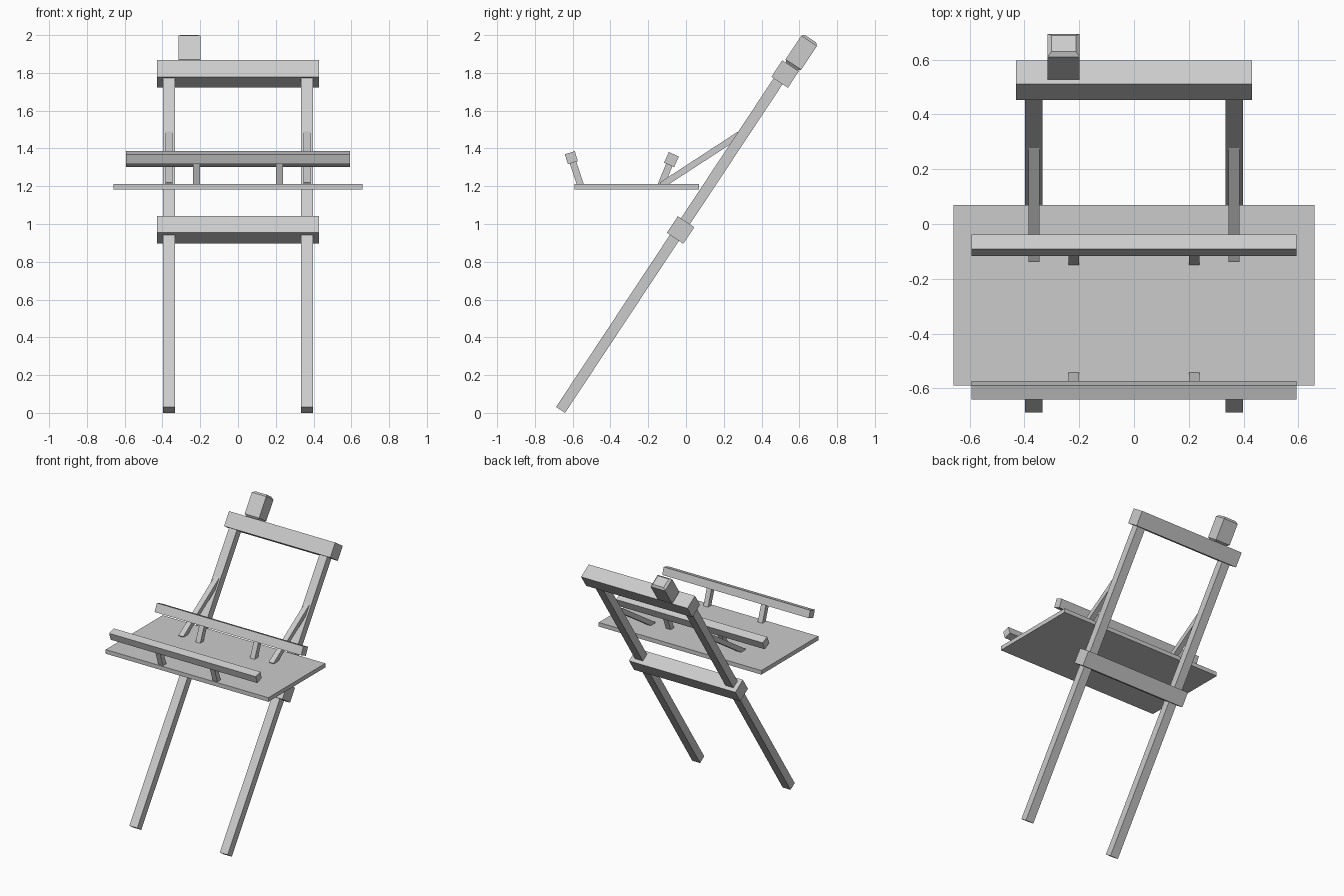
import bpy, bmesh
from math import radians, sin, cos, atan2, hypot, degrees
from mathutils import Matrix, Vector

if "Cube" in bpy.data.objects:
    bpy.data.objects.remove(bpy.data.objects["Cube"])

LEAN = 33.5                      # backward lean of the main frame
BASE = Vector((0, -0.664, 0.016))  # centre of the leg ends


def box(name, center, size, tilt=0, chamfer=0):
    """Box tilted about x; a positive tilt leans its top towards +y."""
    bm = bmesh.new()
    bmesh.ops.create_cube(bm, size=1, matrix=Matrix.Diagonal((*size, 1)))
    if chamfer:
        rims = [e for e in bm.edges if abs(e.verts[0].co.z - e.verts[1].co.z) < 1e-5]
        bmesh.ops.bevel(bm, geom=rims, offset=chamfer, segments=1,
                        profile=0.5, affect='EDGES')
    bmesh.ops.recalc_face_normals(bm, faces=bm.faces)
    me = bpy.data.meshes.new(name)
    bm.to_mesh(me)
    bm.free()
    ob = bpy.data.objects.new(name, me)
    ob.location = center
    ob.rotation_euler.x = -radians(tilt)
    bpy.context.collection.objects.link(ob)
    return ob


def on_frame(x, along, across=0):
    """Point on the leaning frame: distance along the legs, and behind them."""
    t = radians(LEAN)
    return BASE + Vector((x, along * sin(t) + across * cos(t),
                          along * cos(t) - across * sin(t)))


def strut(name, x, start, end, width, depth):
    """Square bar between two (y, z) points."""
    dy, dz = end[0] - start[0], end[1] - start[1]
    mid = (x, (start[0] + end[0]) / 2, (start[1] + end[1]) / 2)
    return box(name, mid, (width, depth, hypot(dy, dz)), degrees(atan2(dy, dz)))


# Leaning frame: cross bars and the chamfered block on top
box("upper_crossbar", on_frame(0, 2.139, 0.010), (0.86, 0.105, 0.105), LEAN)
box("lower_crossbar", on_frame(0, 1.145, 0.004), (0.86, 0.105, 0.105), LEAN)
box("top_block", on_frame(-0.257, 2.28, 0.019), (0.117, 0.099, 0.178), LEAN, 0.014)

# Tray board
box("tray", (0, -0.26, 1.198), (1.316, 0.658, 0.03))

# Tilted rails on the tray
box("back_rail", (0, -0.077, 1.341), (1.186, 0.058, 0.062), 24)
box("front_rail", (0, -0.607, 1.351), (1.186, 0.055, 0.055), -17)

# Paired parts
for side, s in (("left", -1), ("right", 1)):
    box("leg_" + side, on_frame(s * 0.366, 1.07), (0.064, 0.057, 2.14), LEAN)
    strut("brace_" + side, s * 0.365, (-0.13, 1.205), (0.297, 1.483), 0.039, 0.034)
    strut("back_rail_post_" + side, s * 0.22, (-0.135, 1.2), (-0.077, 1.341), 0.038, 0.036)
    strut("front_rail_post_" + side, s * 0.22, (-0.556, 1.2), (-0.607, 1.351), 0.038, 0.036)
